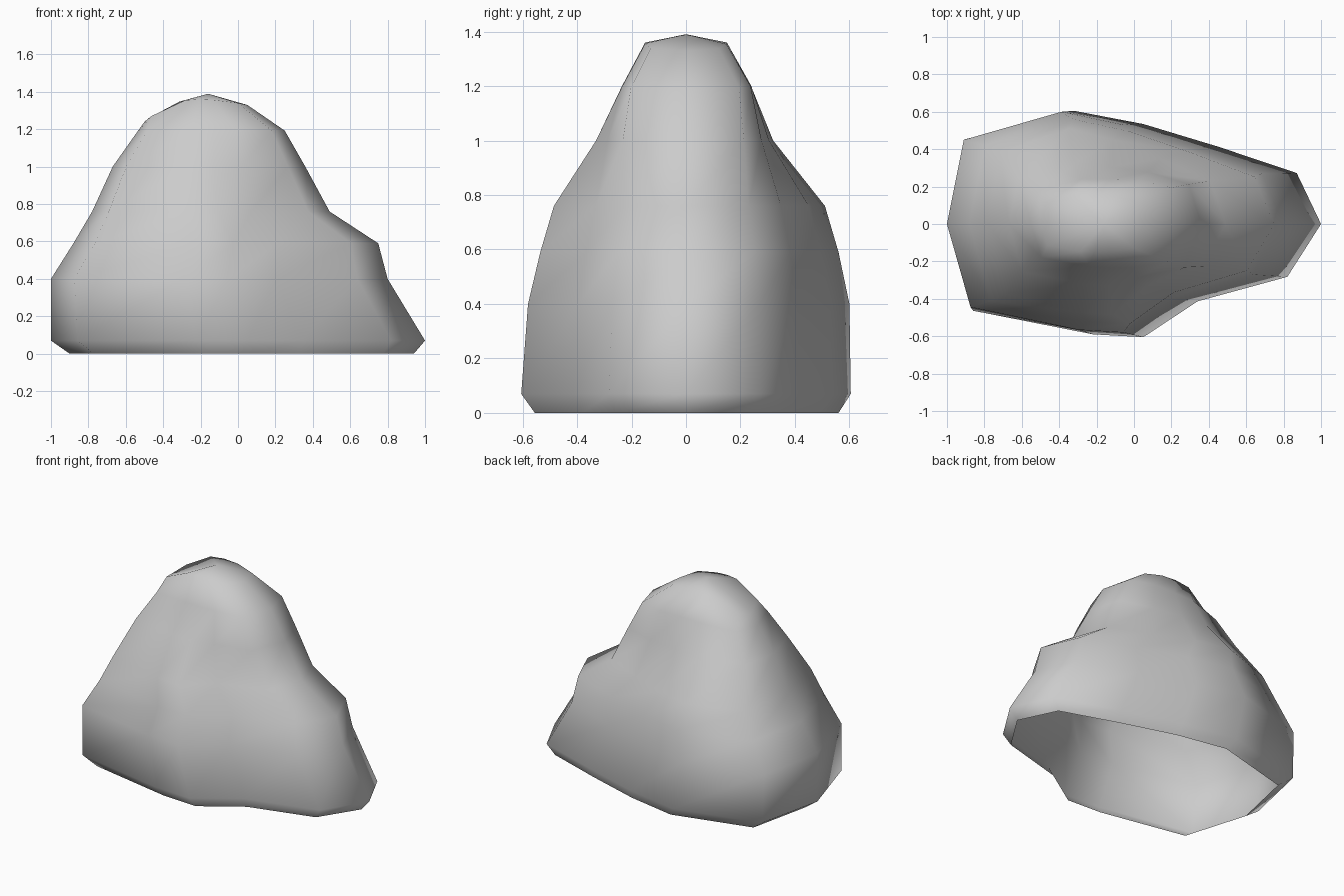
import bpy, bmesh

cube = bpy.data.objects.get("Cube")
if cube:
    bpy.data.objects.remove(cube, do_unlink=True)

# Stone colour
stone = bpy.data.materials.new("stone_grey")
stone.use_nodes = True
colour = (0.6, 0.6, 0.6, 1)
stone.diffuse_color = colour
stone.node_tree.nodes["Principled BSDF"].inputs["Base Color"].default_value = colour

# Footprint, counter-clockwise from the right-hand end
outline = [(-1, 0), (-.86, -.46), (-.22, -.585), (.05, -.6), (.34, -.41), (.82, -.28),
           (1, 0), (.87, .27), (.45, .41), (.05, .53), (-.32, .6), (-.9, .45)]

# Layers: height, min x, max x, front depth, back depth, droop at the ends,
# and how square the left-hand end is
layers = [(0, -.9, .94, .555, .56, 0, 0),
          (.07, -1, 1, .605, .605, 0, 0),
          (.4, -1, .8, .58, .6, 0, 0),
          (.59, -.88, .75, .535, .56, 0, 0),
          (.76, -.78, .49, .485, .51, 0, 0),
          (1, -.67, .36, .33, .32, 0, .6),
          (1.2, -.55, .25, .235, .24, .03, 1),
          (1.36, -.5, .05, .15, .15, .12, 1)]

bm = bmesh.new()


def add_layer(z, x_min, x_max, front, back, droop, square):
    ring = []
    for x, y in outline:
        width = abs(y) / .6
        if x > 0:
            width += square * ((1 - x ** 4) ** .25 - width)
        sag = droop * x * x * (1 if x < 0 else .25)
        ring.append(bm.verts.new((x_min + (x + 1) / 2 * (x_max - x_min),
                                  -front * width if y < 0 else back * width,
                                  z - sag)))
    return ring


# Skin the layers, leaving the underside open
rings = [add_layer(*layer) for layer in layers]
count = len(outline)
for low, high in zip(rings, rings[1:]):
    for i in range(count):
        j = (i + 1) % count
        bm.faces.new((low[i], low[j], high[j], high[i]))

# Peak
peak = bm.verts.new((-.16, 0, 1.39))
for i in range(count):
    bm.faces.new((rings[-1][i], rings[-1][(i + 1) % count], peak))

for face in bm.faces:
    face.smooth = True
mesh = bpy.data.meshes.new("boulder")
bm.to_mesh(mesh)
bm.free()
mesh.materials.append(stone)
bpy.context.collection.objects.link(bpy.data.objects.new("boulder", mesh))
